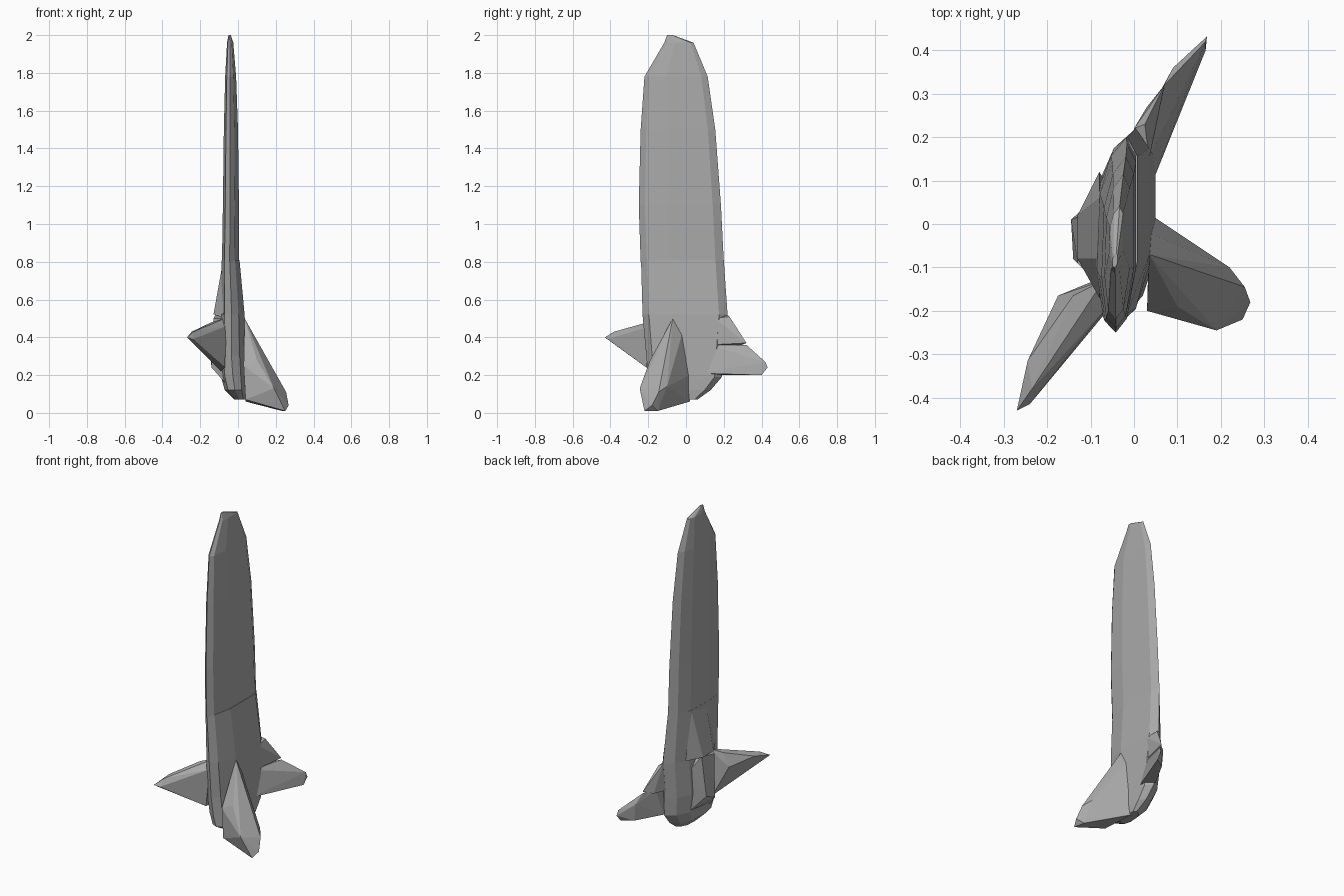
import bpy
import bmesh

default = bpy.data.objects.get("Cube")
if default:
    bpy.data.objects.remove(default, do_unlink=True)

grey = bpy.data.materials.new("stone grey")
grey.use_nodes = True
colour = (0.4, 0.4, 0.4, 1)
grey.diffuse_color = colour
grey.node_tree.nodes["Principled BSDF"].inputs["Base Color"].default_value = colour


def finish(name, bm):
    """Turn a bmesh into a flat shaded object with the shared material."""
    bmesh.ops.recalc_face_normals(bm, faces=bm.faces)
    mesh = bpy.data.meshes.new(name)
    bm.to_mesh(mesh)
    bm.free()
    mesh.materials.append(grey)
    obj = bpy.data.objects.new(name, mesh)
    bpy.context.collection.objects.link(obj)
    return obj


def hull(name, points):
    """Faceted convex chunk around a few corner points."""
    bm = bmesh.new()
    for point in points:
        bm.verts.new(point)
    result = bmesh.ops.convex_hull(bm, input=bm.verts)
    loose = set(result["geom_interior"]) | set(result["geom_unused"])
    loose = [v for v in loose if isinstance(v, bmesh.types.BMVert)]
    bmesh.ops.delete(bm, geom=loose, context="VERTS")
    return finish(name, bm)


# Slab cross-section: (along the width, through the thickness), both -1 to 1
SECTION = [(-1, -.1), (-.88, -.7), (-.4, -1), (.4, -.85), (.8, -.3),
           (1, .5), (.8, 1), (-.3, 1), (-.85, .5)]


def loft(name, rows):
    """Skin the section through rows of (z, back/front limits, side limits)."""
    bm = bmesh.new()
    rings = []
    for z, y_min, y_max, x_min, x_max in rows:
        ring = []
        for along, through in SECTION:
            x = (x_min + x_max + through * (x_max - x_min)) / 2
            y = (y_min + y_max + along * (y_max - y_min)) / 2
            ring.append(bm.verts.new((x, y, z)))
        rings.append(ring)
    count = len(SECTION)
    for low, high in zip(rings, rings[1:]):
        for i in range(count):
            j = (i + 1) % count
            bm.faces.new((low[i], low[j], high[j], high[i]))
    bm.faces.new(rings[0])
    bm.faces.new(rings[-1])
    return finish(name, bm)


# Tall flat slab with a tapered crown
loft("tall_slab", [
    (.8, -.24, .2, -.085, .005),
    (1.1, -.25, .185, -.08, .005),
    (1.5, -.24, .155, -.075, 0),
    (1.78, -.22, .115, -.068, -.01),
    (1.96, -.115, .04, -.058, -.025),
    (2, -.1, -.07, -.05, -.038)])

# Thicker base, rounded underneath
loft("base_body", [
    (.07, -.1, .06, -.02, .045),
    (.12, -.19, .13, -.07, .05),
    (.19, -.2, .19, -.09, .05),
    (.3, -.21, .2, -.1, .045),
    (.52, -.23, .22, -.09, .035),
    (.81, -.238, .2, -.086, .008)])

# Wedge that flares the right side above the fins
hull("right_flare", [
    (-.08, .06, .8), (-.08, -.08, .8), (-.13, .02, .52), (-.13, -.08, .52),
    (-.08, .12, .52), (-.08, -.17, .52), (0, 0, .52)])

# Faceted lump under the flare
hull("right_lump", [
    (-.12, .02, .52), (-.13, -.09, .5), (-.145, .01, .28), (-.14, -.08, .24),
    (-.08, .07, .45), (-.08, .07, .2), (-.06, -.15, .15), (-.06, -.16, .5),
    (0, 0, .15), (0, 0, .5)])

# Broad fin sweeping down to the left
hull("left_fin", [
    (.035, -.07, .5), (.035, -.02, .42), (.04, .02, .2), (.04, .02, .06),
    (.03, -.2, .25), (.04, -.2, .07), (.1, -.19, .28),
    (.22, -.1, .14), (.255, -.145, .11), (.268, -.18, .04),
    (.25, -.22, .01), (.235, -.15, .01), (.19, -.245, .13)])

# Pointed fin reaching forward on the right
hull("front_fin", [
    (-.07, -.13, .5), (-.06, -.19, .46), (-.14, -.165, .48),
    (-.175, -.165, .4), (-.07, -.21, .24), (-.09, -.13, .22),
    (-.245, -.315, .43), (-.235, -.38, .43),
    (-.27, -.43, .4), (-.24, -.415, .39)])

# Long fin reaching backward on the left
hull("back_fin", [
    (.02, .12, .36), (.03, .25, .36), (.03, .065, .21), (.01, .2, .2),
    (.07, .32, .36), (.09, .36, .3), (.165, .42, .27),
    (.168, .432, .24), (.165, .4, .2), (.1, .36, .2)])

# Shoulder joining the back fin to the body
hull("back_shoulder", [
    (0, .22, .52), (.035, .15, .5), (.025, .23, .51), (.03, .12, .36),
    (.07, .32, .37), (.03, .27, .35), (0, .2, .35)])
